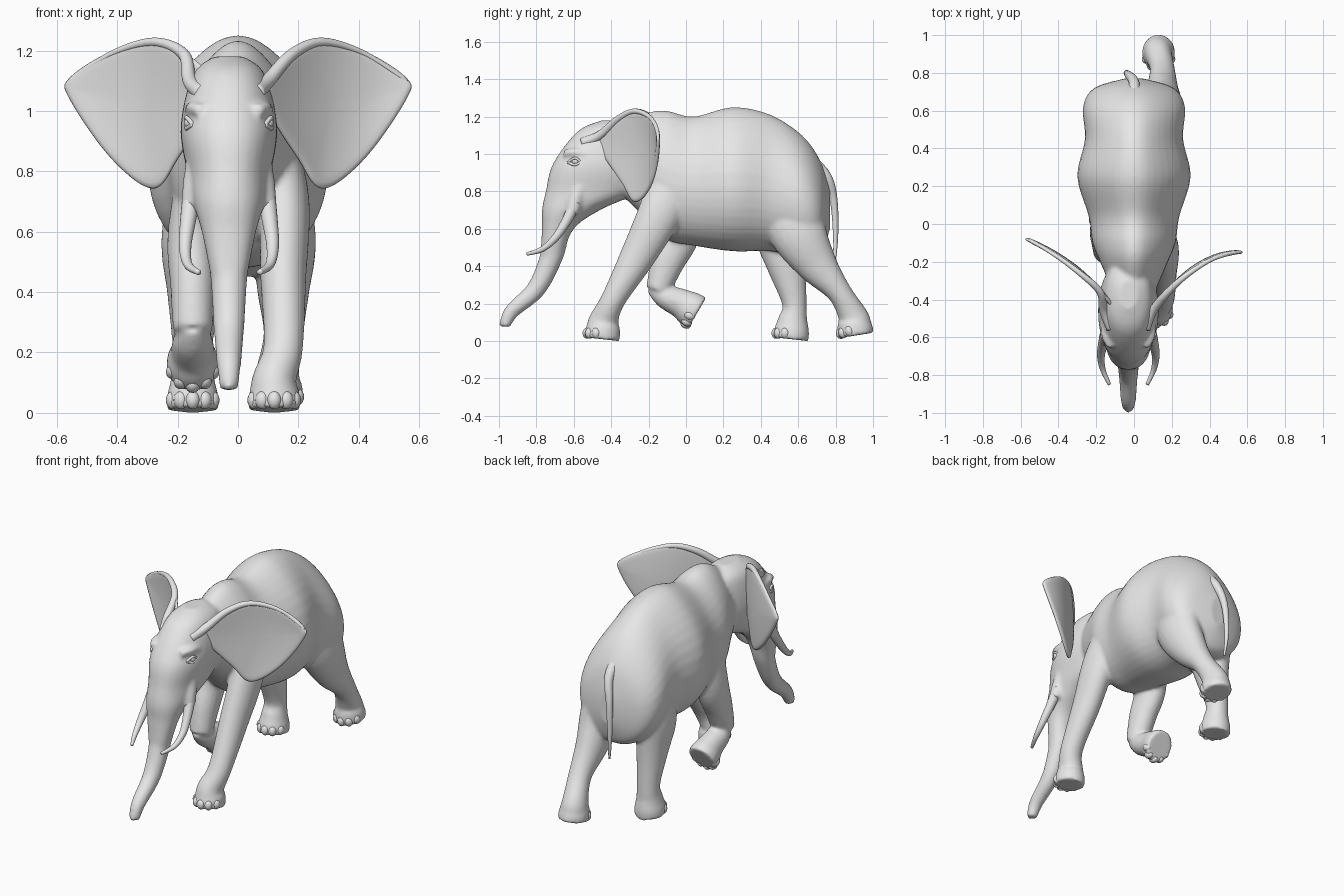
import bpy, bmesh, math
from mathutils import Vector, Matrix

default_cube = bpy.data.objects.get("Cube")
if default_cube:
    bpy.data.objects.remove(default_cube, do_unlink=True)

GREY = (.8, .8, .8, 1)
hide = bpy.data.materials.new("plain grey")
hide.use_nodes = True
hide.diffuse_color = GREY
hide.node_tree.nodes["Principled BSDF"].inputs["Base Color"].default_value = GREY

HEAD_X = -.03  # the head is turned slightly off the centre line
ANKLE = .066


def spline(rows, steps=6, closed=False):
    """Smoothly resample rows of numbers."""
    count = len(rows)

    def pick(i):
        return rows[i % count] if closed else rows[min(max(i, 0), count - 1)]

    out = []
    for i in range(count if closed else count - 1):
        for step in range(steps):
            t = step / steps
            out.append([b + t / 2 * (c - a + t * (2 * a - 5 * b + 4 * c - d + t * (3 * (b - c) + d - a)))
                        for a, b, c, d in zip(pick(i - 1), pick(i), pick(i + 1), pick(i + 2))])
    if not closed:
        out.append(list(rows[-1]))
    return out


def loft(bm, rings, cap_start=True):
    """Skin a list of point rings and cap the ends."""
    loops = [[bm.verts.new(point) for point in ring] for ring in rings]
    for near, far in zip(loops, loops[1:]):
        for i in range(len(near)):
            j = (i + 1) % len(near)
            bm.faces.new((near[i], near[j], far[j], far[i]))
    if cap_start:
        bm.faces.new(loops[0])
    bm.faces.new(loops[-1])


def oval(sides, power=1):
    """Unit circle, made slightly boxy by a power below one."""
    for i in range(sides):
        angle = math.tau * i / sides
        yield [math.copysign(abs(v) ** power, v) for v in (math.cos(angle), math.sin(angle))]


def tube(bm, rows, reference=(1, 0, 0), sides=20):
    """Sweep an oval along rows of x, y, z, side radius, fore-aft radius."""
    rows = spline(rows)
    centres = [Vector(row[:3]) for row in rows]
    last = len(rows) - 1
    rings = []
    for i, row in enumerate(rows):
        tangent = (centres[min(i + 1, last)] - centres[max(i - 1, 0)]).normalized()
        side = Vector(reference)
        side = (side - tangent * side.dot(tangent)).normalized()
        across = tangent.cross(side)
        rings.append([centres[i] + side * row[3] * c + across * row[4] * s for c, s in oval(sides)])
    loft(bm, rings)


def taper(points, start, end, flatten=1):
    """Add radii to points; flatten narrows the side radius at the start."""
    rows = []
    for i, point in enumerate(points):
        t = i / (len(points) - 1)
        rows.append((*point, start * flatten * (1 - t) + end * t, start * (1 - t) + end * t))
    return rows


def ball(bm, matrix, size):
    bmesh.ops.create_uvsphere(bm, u_segments=16, v_segments=10, radius=1,
                              matrix=matrix @ Matrix.Diagonal((*size, 1)))


def finish(bm, name):
    bmesh.ops.recalc_face_normals(bm, faces=bm.faces)
    mesh = bpy.data.meshes.new(name)
    bm.to_mesh(mesh)
    bm.free()
    mesh.materials.append(hide)
    mesh.shade_smooth()
    part = bpy.data.objects.new(name, mesh)
    bpy.context.collection.objects.link(part)
    return part


def limb(path, foot_x, hip_radius):
    """Tapering rows through (y, z) points; the top leans into the torso."""
    points = [(math.copysign(.15, foot_x), y, z) for y, z in path]
    if path[0][1] > .5:
        points[0] = (points[0][0] * .6, *path[0])
    return taper(points, hip_radius, ANKLE, .65)


def leg(name, path, hip_radius, foot, tilt):
    """Limb into a flared foot with five toenails."""
    frame = Matrix.Translation(foot) @ Matrix.Rotation(math.radians(tilt), 4, 'X')
    rows = limb(path, foot[0], hip_radius)
    for height, radius in ((.1, .073), (.05, .085), (0, .088)):
        centre = frame @ Vector((0, height / 9, height))
        rows.append((*centre, radius, radius * 1.1))
    tube(skin, rows)

    toes = bmesh.new()
    for i in range(-2, 3):
        angle = i * math.radians(34)
        place = Matrix.Translation((.07 * math.sin(angle), -.079 * math.cos(angle), .032))
        ball(toes, frame @ place, (.024, .024, .03))
    finish(toes, name + "_toes")


skin = bmesh.new()

# Torso: y, top, bottom, half width
torso = [(-.36, 1.13, .8, .11), (-.2, 1.22, .64, .18), (-.1, 1.23, .54, .22), (.04, 1.2, .51, .24),
         (.25, 1.25, .48, .3), (.45, 1.21, .48, .26), (.62, 1.1, .45, .27), (.72, .96, .47, .21),
         (.77, .8, .6, .05)]
rings = []
for y, top, bottom, width in spline(torso):
    middle = bottom + .45 * (top - bottom)
    rings.append([(width * c * (1 - .32 * max(0, s) ** 2), y,
                   middle + s * (top - middle if s > 0 else middle - bottom))
                  for c, s in oval(40, .94)])
loft(skin, rings)

# Head: z, front, back, half width
head = [(1.18, -.45, -.3, .05), (1.12, -.58, -.2, .12), (.95, -.71, -.2, .16), (.8, -.75, -.26, .14),
        (.7, -.77, -.46, .12), (.6, -.77, -.6, .09), (.45, -.78, -.66, .06)]
rings = []
for z, front, back, width in spline(head):
    rings.append([(HEAD_X + width * c, (front + back) / 2 + (back - front) / 2 * s, z)
                  for c, s in oval(32, .9)])
loft(skin, rings)

# Trunk, with a small finger at the tip
trunk = [(-.7, .56), (-.72, .45), (-.8, .28), (-.93, .16), (-.97, .08)]
tube(skin, taper([(HEAD_X, y, z) for y, z in trunk], .072, .03))
ball(skin, Matrix.Translation((HEAD_X, -.985, .09)), (.018, .015, .02))

# Tusk sockets and brows
for s in (-1, 1):
    socket = [(.09, -.55, .86), (.11, -.59, .76), (.125, -.61, .68)]
    tube(skin, taper([(HEAD_X + s * x, y, z) for x, y, z in socket], .05, .036))
    brow = [(.09, -.65, 1), (.12, -.6, 1.01), (.13, -.53, 1)]
    tube(skin, taper([(HEAD_X + s * x, y, z) for x, y, z in brow], .022, .02), (0, 0, 1))

# Legs in mid stride; the right front one is bent and lifted
leg("left_front", [(-.03, .92), (-.13, .7), (-.26, .45), (-.39, .22)], .15, (.12, -.45, .01), 0)
leg("left_hind", [(.53, .8), (.6, .58), (.7, .41), (.82, .26)], .2, (.13, .91, .03), 15)
leg("right_hind", [(.52, .8), (.51, .58), (.54, .4), (.58, .2)], .19, (-.15, .56, .01), 0)
tube(skin, limb([(-.02, .9), (-.03, .6), (-.1, .42), (-.15, .27)], -1, .14))
leg("right_front", [(-.16, .3), (-.11, .24)], .06, (-.15, .06, .15), 66)

# Blend the overlapping volumes into one smooth hide
body = finish(skin, "body_skin")
blend = body.modifiers.new("blend", 'REMESH')
blend.mode = 'VOXEL'
blend.voxel_size = .01
blend.use_smooth_shade = True
soften = body.modifiers.new("soften", 'SMOOTH')
soften.factor = .5
soften.iterations = 10

# Ears, tusks and eyes, one of each per side
outline = [(.08, 1.1), (.18, 1.2), (.28, 1.24), (.42, 1.2), (.56, 1.11), (.56, 1.04), (.42, .84),
           (.28, .74), (.2, .84), (.1, 1)]
for s, side in ((1, "left"), (-1, "right")):
    def sweep(x):
        """How far back the ear sits; the right one is swept further."""
        y = -.15 - .3 * (max(0, .57 - x) / .47) ** 1.9
        return y + (.07 * (x / .57) ** 4 if s < 0 else 0)

    ear = bmesh.new()
    edge = spline(outline, closed=True)
    loops = []
    for size in (1, .85, .65, .45, .25, .08):
        inset = [(.3 + (x - .3) * size, 1 + (z - 1) * size) for x, z in edge]
        loops.append([(s * x, sweep(x) + (1 - size * size) / 70, z) for x, z in inset])
    loft(ear, loops, cap_start=False)
    flap = finish(ear, side + "_ear")
    thickness = flap.modifiers.new("thickness", 'SOLIDIFY')
    thickness.thickness = .022
    thickness.offset = 0
    rounding = flap.modifiers.new("rounding", 'SUBSURF')
    rounding.levels = rounding.render_levels = 1

    rim = bmesh.new()
    rolled = [(HEAD_X + s * .09, -.55, 1.06), (HEAD_X + s * .13, -.46, 1.1)]
    rolled += [(s * x, sweep(x), z - .012) for x, z in outline[1:5]]
    tube(rim, taper(rolled, .028, .006), (0, 0, 1))
    finish(rim, side + "_ear_rim")

    tusk = bmesh.new()
    curve = [(.12, -.59, .74), (.135, -.64, .64), (.145, -.7, .55), (.135, -.77, .49), (.1, -.85, .465)]
    tube(tusk, taper([(HEAD_X + s * x, y, z) for x, y, z in curve], .032, .009))
    finish(tusk, side + "_tusk")

    eye = bmesh.new()
    ball(eye, Matrix.Translation((HEAD_X + s * .128, -.59, .96)), (.02, .02, .02))
    finish(eye, side + "_eye")
    lids = bmesh.new()
    for lift in (-.018, .018):
        lid = [(.12, -.63, .955), (.14, -.595, .96 + lift), (.14, -.56, .955)]
        tube(lids, taper([(HEAD_X + s * x, y, z) for x, y, z in lid], .008, .006), (0, 0, 1))
    finish(lids, side + "_eyelids")

# Tail
tail = bmesh.new()
hanging = [(0, .65, .98), (0, .75, .88), (-.03, .79, .75), (-.04, .8, .55), (-.03, .79, .4)]
tube(tail, taper(hanging, .035, .006))
finish(tail, "tail")
